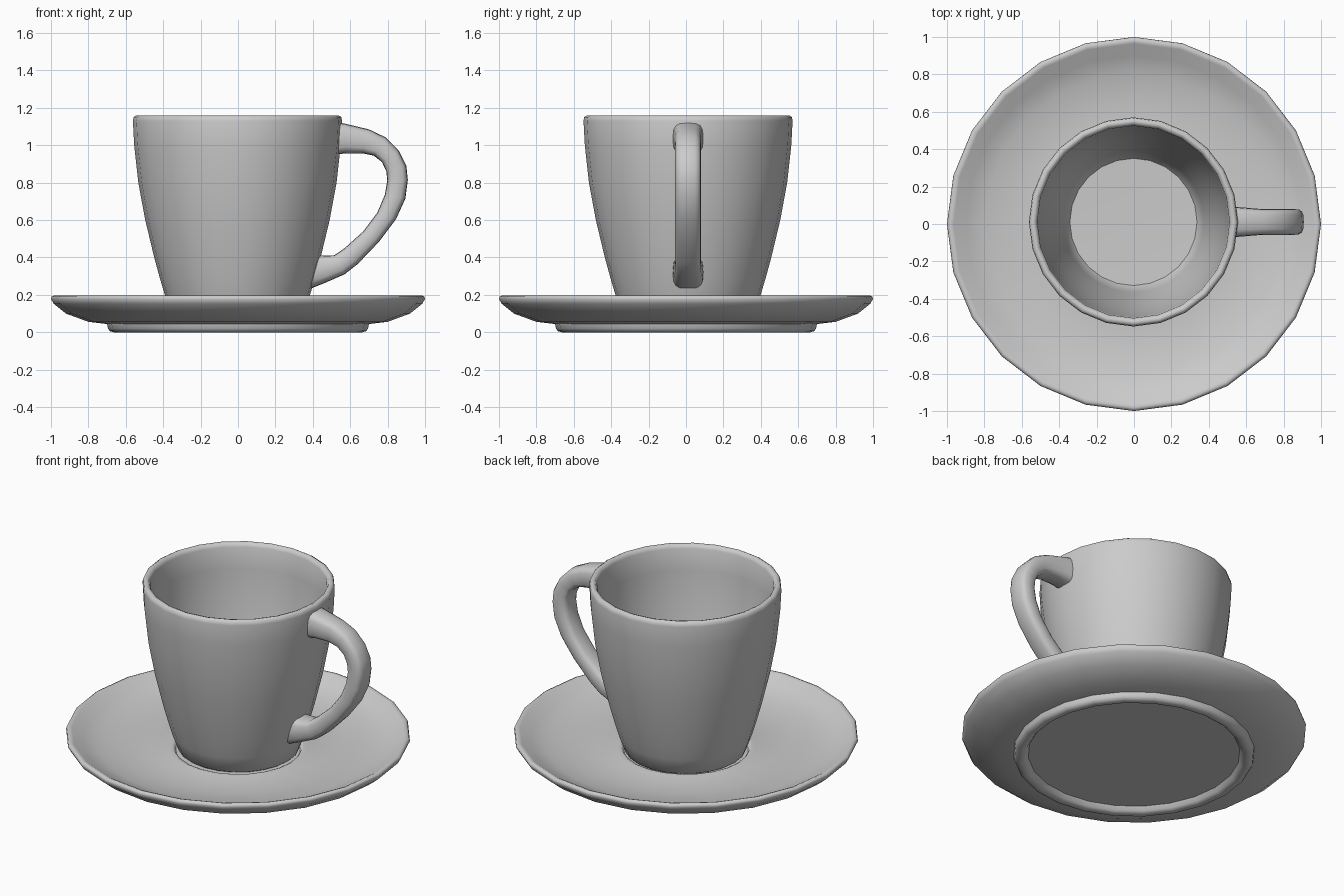
import bpy, bmesh, math
from mathutils import Vector


def finish(name, bm, angle=50):
    bmesh.ops.recalc_face_normals(bm, faces=bm.faces[:])
    mesh = bpy.data.meshes.new(name)
    bm.to_mesh(mesh)
    bm.free()
    ob = bpy.data.objects.new(name, mesh)
    bpy.context.collection.objects.link(ob)
    bpy.ops.object.select_all(action='DESELECT')
    ob.select_set(True)
    bpy.context.view_layer.objects.active = ob
    bpy.ops.object.shade_smooth_by_angle(angle=math.radians(angle))
    return ob


def lathe(name, profile, centre=(0, 0), sides=24):
    """Revolve a closed (r, z) profile that starts and ends on the axis."""
    bm = bmesh.new()
    rings = []
    for r, z in profile:
        if r == 0:
            rings.append([bm.verts.new((*centre, z))] * sides)
        else:
            rings.append([bm.verts.new((centre[0] + r * math.cos(math.tau * i / sides),
                                        centre[1] + r * math.sin(math.tau * i / sides), z))
                          for i in range(sides)])
    for a, b in zip(rings, rings[1:]):
        for i in range(sides):
            j = (i + 1) % sides
            bm.faces.new(list(dict.fromkeys((a[i], a[j], b[j], b[i]))))
    return finish(name, bm)


CUP = (-0.003, 0.011)

# Saucer: recessed underside, foot ring, flared dish, shallow seat for the cup
lathe("saucer", [
    (0, 0.035), (0.615, 0.035), (0.63, 0.012), (0.642, 0.003), (0.665, 0), (0.685, 0.006),
    (0.695, 0.02), (0.70, 0.044), (0.80, 0.056), (0.92, 0.10), (0.985, 0.152),
    (1.0, 0.178), (0.996, 0.191), (0.982, 0.197), (0.965, 0.191), (0.90, 0.15),
    (0.80, 0.117), (0.64, 0.098), (0.40, 0.098), (0.383, 0.104), (0.37, 0.098),
    (0.362, 0.085), (0, 0.085)])

# Cup: tapered outer wall, rounded rim, inner wall and floor
lathe("cup", [
    (0, 0.088), (0.335, 0.088), (0.352, 0.10), (0.388, 0.20), (0.415, 0.29), (0.445, 0.40),
    (0.493, 0.60), (0.53, 0.80), (0.552, 1.0), (0.559, 1.13), (0.555, 1.151),
    (0.54, 1.16), (0.524, 1.155), (0.514, 1.135), (0.508, 1.0), (0.487, 0.80),
    (0.452, 0.60), (0.408, 0.40), (0.377, 0.27), (0.36, 0.19), (0.34, 0.16), (0, 0.15)], CUP)

# Handle: rounded section swept between outer and inner edge curves, flared at both ends
stations = [  # outer x, z, inner x, z, half width
    (0.535, 1.123, 0.53, 0.95, 0.082), (0.575, 1.115, 0.575, 0.957, 0.078),
    (0.70, 1.085, 0.665, 0.957, 0.069), (0.79, 1.042, 0.725, 0.945, 0.069),
    (0.86, 0.97, 0.77, 0.91, 0.069), (0.90, 0.89, 0.793, 0.86, 0.069),
    (0.908, 0.815, 0.798, 0.81, 0.069), (0.895, 0.715, 0.785, 0.735, 0.069),
    (0.845, 0.605, 0.745, 0.64, 0.069), (0.755, 0.485, 0.67, 0.54, 0.069),
    (0.64, 0.365, 0.57, 0.45, 0.069), (0.57, 0.31, 0.515, 0.412, 0.07),
    (0.46, 0.262, 0.455, 0.41, 0.079), (0.385, 0.232, 0.425, 0.41, 0.082)]
bm = bmesh.new()
loops = []
N = 16
for ox, oz, ix, iz, w in stations:
    outer, inner = Vector((ox, CUP[1], oz)), Vector((ix, CUP[1], iz))
    mid, half = (outer + inner) / 2, (outer - inner) / 2
    loop = []
    for k in range(N):
        c, s = math.cos(math.tau * k / N), math.sin(math.tau * k / N)
        c, s = (math.copysign(abs(v) ** 0.62, v) if abs(v) > 1e-6 else 0 for v in (c, s))
        loop.append(bm.verts.new(mid + half * c + Vector((0, w * s, 0))))
    loops.append(loop)
for a, b in zip(loops, loops[1:]):
    for k in range(N):
        j = (k + 1) % N
        bm.faces.new((a[k], a[j], b[j], b[k]))
bm.faces.new(loops[0])
bm.faces.new(loops[-1])
finish("handle", bm)
